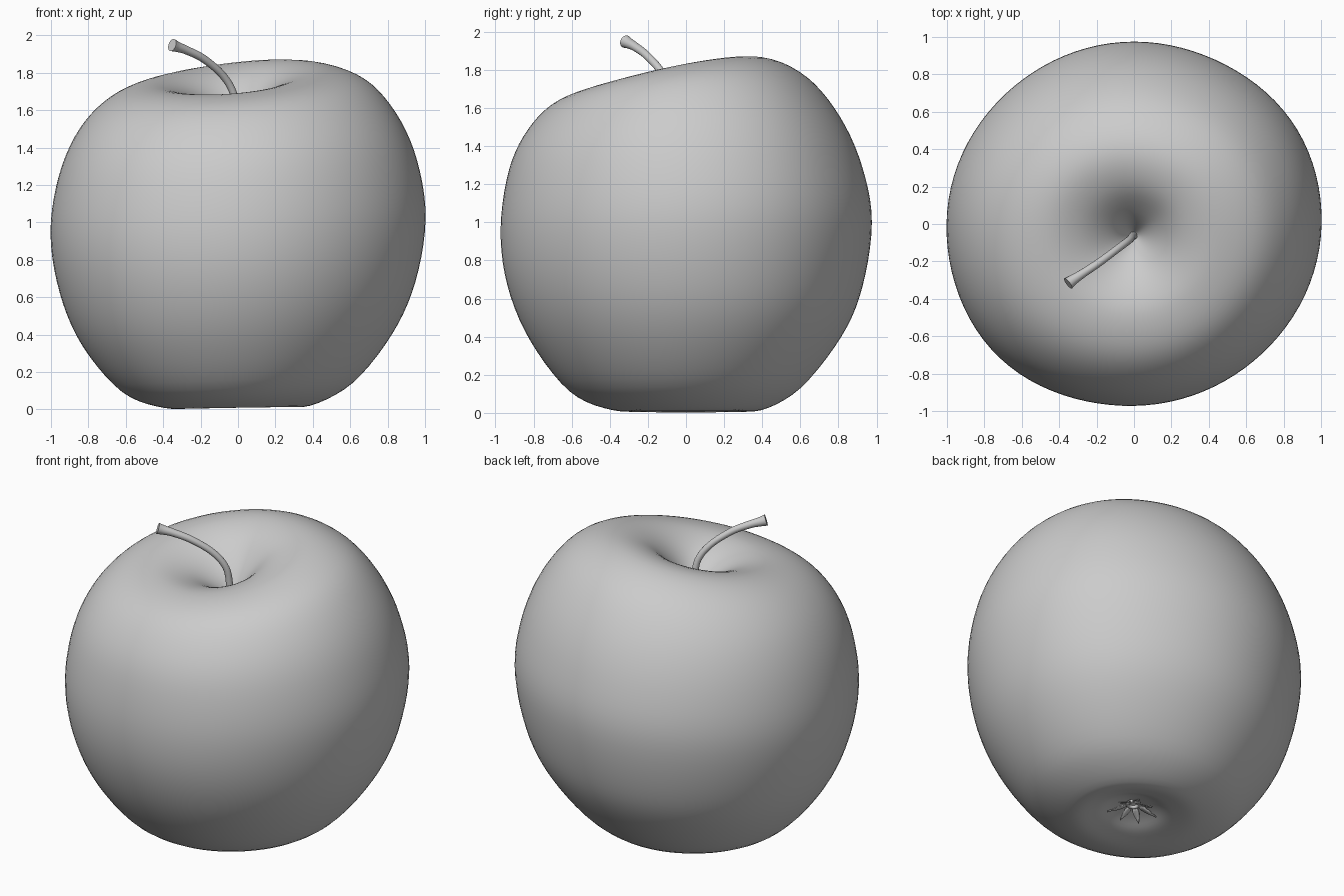
import bpy, bmesh, math
from mathutils import Vector

if "Cube" in bpy.data.objects:
    bpy.data.objects.remove(bpy.data.objects["Cube"])

# Apple profiles (radius, height) from calyx to stem cavity: right, back, left, front
PROFILES = [
    [(0, .09), (.12, .07), (.23, .033), (.38, .02), (.61, .14), (.82, .4), (.945, .68), (1, 1.02),
     (.955, 1.33), (.845, 1.58), (.68, 1.76), (.46, 1.83), (.26, 1.785), (.11, 1.65), (0, 1.46)],
    [(0, .09), (.12, .065), (.23, .027), (.39, .015), (.6, .13), (.815, .4), (.925, .66), (.975, 1.0),
     (.925, 1.29), (.81, 1.55), (.64, 1.755), (.43, 1.855), (.25, 1.81), (.11, 1.66), (0, 1.46)],
    [(0, .09), (.12, .055), (.23, .015), (.4, .008), (.62, .095), (.83, .34), (.95, .62), (1, .94),
     (.955, 1.25), (.845, 1.5), (.68, 1.67), (.48, 1.745), (.28, 1.71), (.11, 1.6), (0, 1.46)],
    [(0, .09), (.12, .06), (.23, .023), (.39, .015), (.61, .115), (.815, .38), (.935, .67), (.97, .97),
     (.925, 1.28), (.825, 1.49), (.68, 1.63), (.48, 1.69), (.28, 1.66), (.11, 1.57), (0, 1.46)],
]
SEGMENTS, STEPS = 96, 5
CALYX = Vector((.03, .03))
CAVITY = Vector((0, -.06))
# Broad lobes around the fruit: direction in degrees, amount, sharpness
LOBES = [(225, .04, 8), (35, .022, 10)]


def smooth_path(points):
    """Catmull-Rom samples through a list of points."""
    pts = [Vector(p) for p in points]
    pts = [2 * pts[0] - pts[1]] + pts + [2 * pts[-1] - pts[-2]]
    out = []
    for a, b, c, d in zip(pts, pts[1:], pts[2:], pts[3:]):
        for k in range(STEPS):
            t = k / STEPS
            out.append(.5 * (2 * b + (c - a) * t + (2 * a - 5 * b + 4 * c - d) * t * t
                             + (3 * b - a - 3 * c + d) * t ** 3))
    return out + [pts[-2]]


def finish(name, bm):
    bmesh.ops.recalc_face_normals(bm, faces=bm.faces)
    for f in bm.faces:
        f.smooth = True
    mesh = bpy.data.meshes.new(name)
    bm.to_mesh(mesh)
    bm.free()
    obj = bpy.data.objects.new(name, mesh)
    bpy.context.collection.objects.link(obj)
    return obj


def apple_point(samples, i, ang):
    """Blend the four profiles around the axis."""
    e, n, w, s = (p[i] for p in samples)
    c2 = (e + w - n - s) / 4
    r, z = ((e + n + w + s) / 4 + (e - w) / 2 * math.cos(ang)
            + (n - s) / 2 * math.sin(ang) + c2 * math.cos(2 * ang))
    r *= 1 - .01 * math.sin(2 * ang) ** 2 + sum(
        amount * max(0, math.cos(ang - math.radians(deg))) ** power for deg, amount, power in LOBES)
    shift = (CALYX if z < 1 else CAVITY) * max(0, 1 - r / .5)
    return (r * math.cos(ang) + shift.x, r * math.sin(ang) + shift.y, z)


# Fruit body
samples = [smooth_path(p) for p in PROFILES]
last = len(samples[0]) - 1
bm = bmesh.new()
rings = [[bm.verts.new(apple_point(samples, i, 2 * math.pi * k / SEGMENTS)) for k in range(SEGMENTS)]
         for i in range(1, last)]
for low, high in zip(rings, rings[1:]):
    for k in range(SEGMENTS):
        n = (k + 1) % SEGMENTS
        bm.faces.new((low[k], low[n], high[n], high[k]))
for ring, i in ((rings[0], 0), (rings[-1], last)):
    pole = bm.verts.new(apple_point(samples, i, 0))
    for k in range(SEGMENTS):
        bm.faces.new((ring[k], ring[(k + 1) % SEGMENTS], pole))
finish("apple_body", bm)

# Stem: bent tube with a flared tip
curve = bpy.data.curves.new("stem", "CURVE")
curve.dimensions = "3D"
curve.bevel_depth = 1
curve.bevel_resolution = 6
curve.use_fill_caps = True
path = [(0, -.06, 1.42, .024), (-.01, -.068, 1.56, .021), (-.025, -.085, 1.69, .02),
        (-.085, -.13, 1.79, .02), (-.185, -.205, 1.875, .021), (-.275, -.265, 1.92, .023),
        (-.325, -.298, 1.938, .028), (-.352, -.318, 1.948, .034)]
spline = curve.splines.new("POLY")
fine = smooth_path(path)
spline.points.add(len(fine) - 1)
for pt, (x, y, z, r) in zip(spline.points, fine):
    pt.co = (x, y, z, 1)
    pt.radius = r
stem = bpy.data.objects.new("stem", curve)
bpy.context.collection.objects.link(stem)
bpy.context.view_layer.objects.active = stem
stem.select_set(True)
bpy.ops.object.convert(target="MESH")
bpy.ops.object.shade_smooth_by_angle(angle=math.radians(40))

# Calyx: ring and dried sepals
bpy.ops.mesh.primitive_torus_add(major_radius=.035, minor_radius=.011, major_segments=24,
                                 minor_segments=8, location=(CALYX.x, CALYX.y, .07))
bpy.context.object.name = "calyx_ring"
bpy.ops.object.shade_smooth()

SEPAL = [(.03, .012, .072), (.06, .02, .056), (.09, .017, .043), (.12, .009, .03), (.14, .001, .02)]
bm = bmesh.new()
for k in range(7):
    ang = 2 * math.pi * k / 7 + .2
    out = Vector((math.cos(ang), math.sin(ang), 0))
    side = Vector((-out.y, out.x, 0))
    size = 1 + .12 * math.sin(k * 2.3)
    rows = []
    for r, w, z in SEPAL:
        base = Vector((CALYX.x, CALYX.y, z)) + out * r * size
        rows.append([bm.verts.new(base + side * w * j + Vector((0, 0, .006 * (1 - abs(j)))))
                     for j in (-1, 0, 1)])
    for a, b in zip(rows, rows[1:]):
        for j in (0, 1):
            bm.faces.new((a[j], a[j + 1], b[j + 1], b[j]))
sepals = finish("calyx_sepals", bm)
thick = sepals.modifiers.new("thickness", "SOLIDIFY")
thick.thickness = .006
